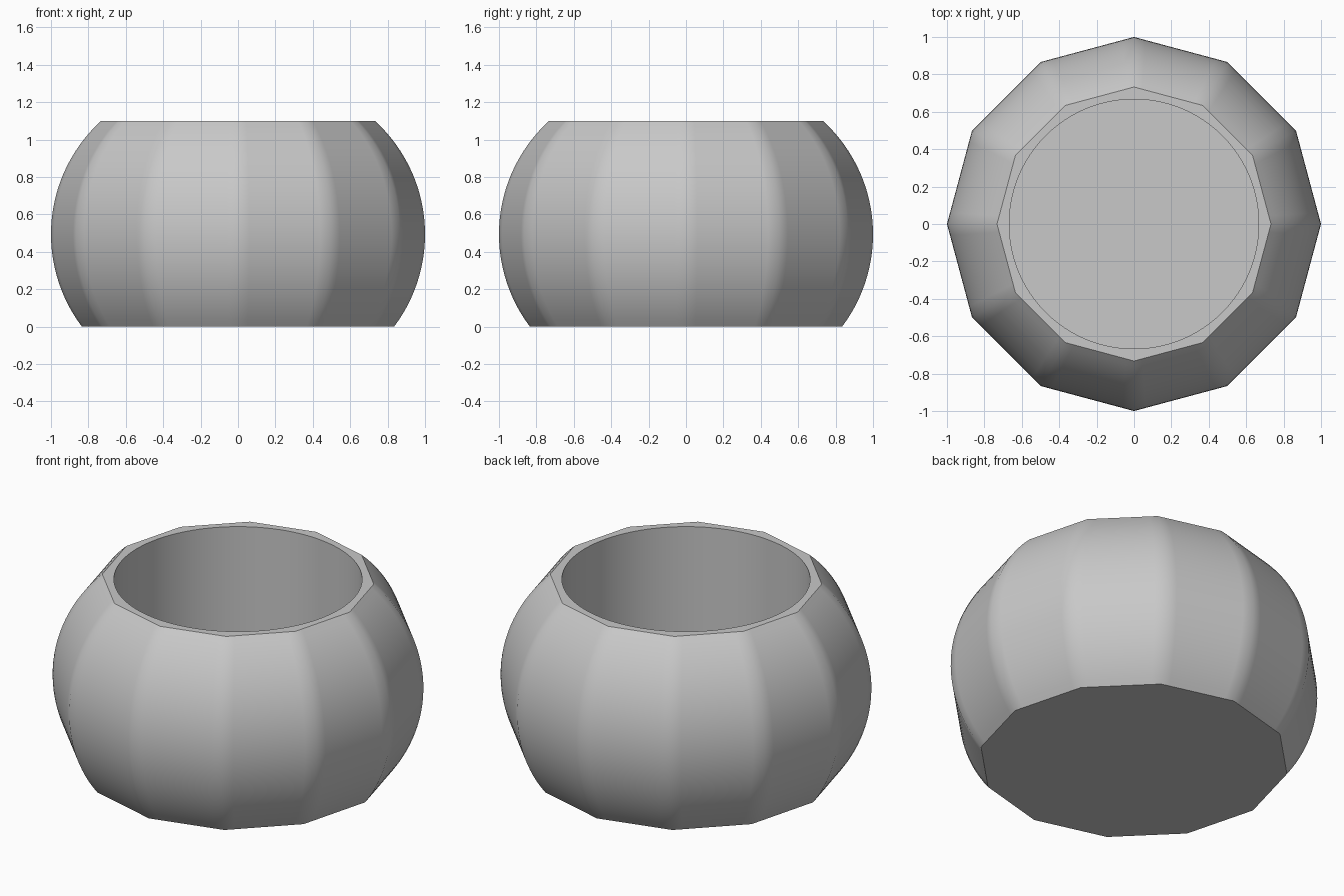
import bpy, bmesh, math
from mathutils import Vector

cube = bpy.data.objects.get("Cube")
if cube:
    bpy.data.objects.remove(cube)

SIDES, ROWS, BORE_SEGS = 12, 28, 96
HEIGHT, BULGE_R, BULGE_Z = 1.1, 0.82, 0.494
BORE_R, FLOOR_Z = 0.667, 0.1

# Single grey material
grey = bpy.data.materials.new("plain grey")
grey.use_nodes = True
colour = (0.58, 0.58, 0.58, 1)
grey.diffuse_color = colour
grey.node_tree.nodes["Principled BSDF"].inputs["Base Color"].default_value = colour


def faceted_ring():
    """Unit polygon with extra points beside each corner, for softened corners."""
    corners = [Vector((math.cos(a), math.sin(a)))
               for a in (math.tau * i / SIDES for i in range(SIDES))]
    return [c.lerp(corners[(i + 1) % SIDES], t)
            for i, c in enumerate(corners) for t in (0, 0.12, 0.5, 0.88)]


def round_ring(n):
    return [Vector((math.cos(math.tau * i / n), math.sin(math.tau * i / n)))
            for i in range(n)]


def add_loop(bm, ring, radius, z):
    return [bm.verts.new((p.x * radius, p.y * radius, z)) for p in ring]


def bridge(bm, lower, upper):
    n = len(lower)
    for i in range(n):
        j = (i + 1) % n
        bm.faces.new((lower[i], lower[j], upper[j], upper[i]))


bm = bmesh.new()

# Bulging twelve-sided outer wall, following a circular arc
low = math.asin(-BULGE_Z / BULGE_R)
high = math.asin((HEIGHT - BULGE_Z) / BULGE_R)
outer = []
for k in range(ROWS + 1):
    a = low + (high - low) * k / ROWS
    radius = 1 - BULGE_R + BULGE_R * math.cos(a)
    outer.append(add_loop(bm, faceted_ring(), radius, BULGE_Z + BULGE_R * math.sin(a)))
for lower, upper in zip(outer, outer[1:]):
    bridge(bm, lower, upper)

# Flat base
bm.faces.new(outer[0][::-1])

# Round bore with a flat floor
bore_top = add_loop(bm, round_ring(BORE_SEGS), BORE_R, HEIGHT)
bore_floor = add_loop(bm, round_ring(BORE_SEGS), BORE_R, FLOOR_Z)
bridge(bm, bore_top, bore_floor)
bm.faces.new(bore_floor)

# Flat rim: each outer point serves two bore segments
n = len(outer[-1])
for i in range(n):
    j = (i + 1) % n
    a, b = outer[-1][i], outer[-1][j]
    p, q, r = (bore_top[(2 * i + s) % BORE_SEGS] for s in range(3))
    bm.faces.new((a, b, r, q, p))

bmesh.ops.recalc_face_normals(bm, faces=bm.faces)
mesh = bpy.data.meshes.new("faceted_bowl")
bm.to_mesh(mesh)
bm.free()
mesh.materials.append(grey)
bowl = bpy.data.objects.new("faceted_bowl", mesh)
bpy.context.collection.objects.link(bowl)

# Smooth sides, sharp rim, base and floor edges
bpy.ops.object.select_all(action="DESELECT")
bowl.select_set(True)
bpy.context.view_layer.objects.active = bowl
bpy.ops.object.shade_smooth_by_angle(angle=math.radians(35))
